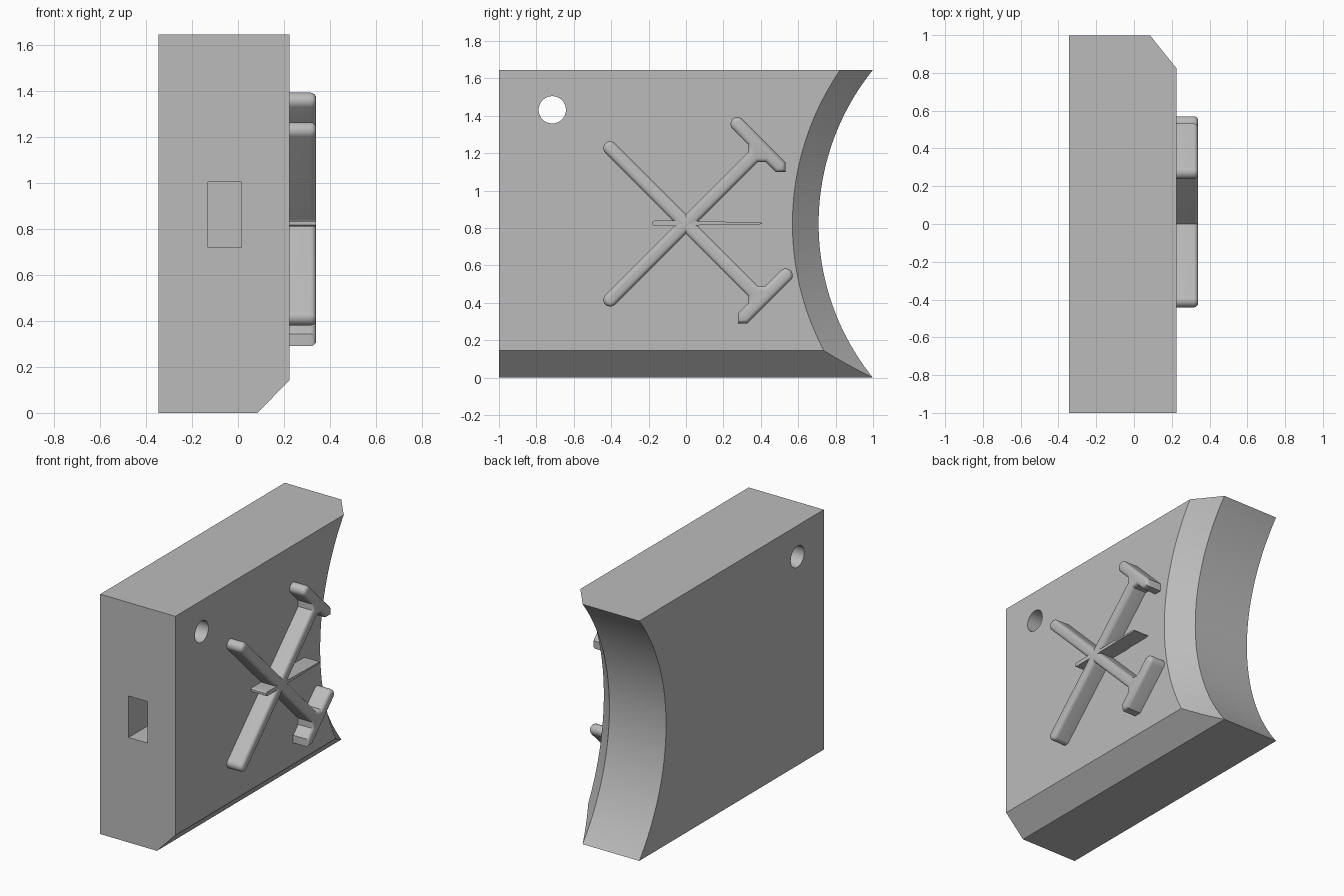
import bpy, bmesh, math
from mathutils import Matrix, Vector

cube = bpy.data.objects.get("Cube")
if cube:
    bpy.data.objects.remove(cube, do_unlink=True)

grey = bpy.data.materials.new("plain grey")
grey.use_nodes = True
colour = (0.5, 0.5, 0.5, 1)
grey.diffuse_color = colour
grey.node_tree.nodes["Principled BSDF"].inputs["Base Color"].default_value = colour

FACE = 0.225          # outer side of the block
CHAMFER = 0.14
HEIGHT = 1.645
ARC = 1.311           # radius of the hollow back
ARC_Y = 0.709 + ARC


def prism(name, outline, depth, matrix, bevel=0):
    """Extrude a flat outline along its local z, optionally rounding the top rim."""
    bm = bmesh.new()
    base = bm.faces.new([bm.verts.new((u, v, 0)) for u, v in outline])
    top = bmesh.ops.extrude_face_region(bm, geom=[base], use_keep_orig=True)["geom"]
    verts = [g for g in top if isinstance(g, bmesh.types.BMVert)]
    bmesh.ops.translate(bm, verts=verts, vec=(0, 0, depth))
    if bevel:
        rim = [e for e in bm.edges if all(v.co.z > depth / 2 for v in e.verts)]
        bmesh.ops.bevel(bm, geom=rim, offset=bevel, segments=4, profile=0.5, affect='EDGES')
    bmesh.ops.recalc_face_normals(bm, faces=bm.faces)
    bm.transform(matrix)
    mesh = bpy.data.meshes.new(name)
    bm.to_mesh(mesh)
    bm.free()
    obj = bpy.data.objects.new(name, mesh)
    bpy.context.collection.objects.link(obj)
    mesh.materials.append(grey)
    return obj


def activate(obj):
    bpy.ops.object.select_all(action='DESELECT')
    obj.select_set(True)
    bpy.context.view_layer.objects.active = obj


def cut(target, cutter):
    mod = target.modifiers.new("cut", 'BOOLEAN')
    mod.operation = 'DIFFERENCE'
    mod.solver = 'EXACT'
    mod.object = cutter
    activate(target)
    bpy.ops.object.modifier_apply(modifier=mod.name)
    bpy.data.objects.remove(cutter, do_unlink=True)


def round_cutter(r1, r2, x1, x2, y, z, sides):
    bpy.ops.mesh.primitive_cone_add(vertices=sides, radius1=r1, radius2=r2, depth=x2 - x1,
                                    location=((x1 + x2) / 2, y, z), rotation=(0, math.pi / 2, 0))
    obj = bpy.context.object
    obj.hide_render = True
    obj.data.materials.append(grey)
    return obj


def side_frame(angle, z, x):
    """Local u, v lie on the side of the block; local z points out along +x."""
    c, s = math.cos(angle), math.sin(angle)
    rot = Matrix(((0, 0, 1), (c, -s, 0), (s, c, 0))).to_4x4()
    return Matrix.Translation((x, 0, z)) @ rot


# Block with a chamfered lower edge, extruded from front to back
section = [(-0.345, 0), (FACE - CHAMFER, 0), (FACE, CHAMFER + 0.004),
           (FACE, HEIGHT), (-0.345, HEIGHT)]
along_y = Matrix.Translation((0, 1, 0)) @ Matrix.Rotation(math.pi / 2, 4, 'X')
block = prism("block", section, 2, along_y)

# Hollow curved back and its conical chamfer
mid = HEIGHT / 2
start = FACE - CHAMFER
cut(block, round_cutter(ARC, ARC, -0.6, 0.5, ARC_Y, mid, 256))
cut(block, round_cutter(ARC - 0.02, ARC + 0.3, start - 0.02, start + 0.3, ARC_Y, mid, 256))

# Hanging hole through the block
cut(block, round_cutter(0.073, 0.073, -0.6, 0.5, -0.715, 1.432, 48))

# Rectangular socket in the front
bpy.ops.mesh.primitive_cube_add(size=1, location=(-0.0575, -1, 0.862))
socket = bpy.context.object
socket.scale = (0.145, 0.86, 0.285)
socket.hide_render = True
socket.data.materials.append(grey)
cut(block, socket)


# Hammer outline: rounded grip, rounded face on one end of the head, point on the other
def arc(cu, cv, r, a0, a1, n=10):
    return [(cu + r * math.cos(math.radians(a0 + (a1 - a0) * i / n)),
             cv + r * math.sin(math.radians(a0 + (a1 - a0) * i / n))) for i in range(n + 1)]


R = 0.037
HEAD = 0.572
FILLET = 0.03
near = HEAD - R
hammer = (arc(-0.573, 0, R, 90, 270)
          + [(near - FILLET, -R), (near, -R - FILLET), (near, -0.143),
             (HEAD, -0.18), (HEAD + R, -0.143)]
          + arc(HEAD, 0.183, R, 0, 180)
          + [(near, R + FILLET), (near - FILLET, R)])
SINK = 0.005
parts = [block]
for name, angle in (("rising_hammer", 45), ("falling_hammer", -45)):
    frame = side_frame(math.radians(angle), 0.822, FACE - SINK)
    parts.append(prism(name, hammer, 0.115 + SINK, frame, 0.024))

# Slim chisel lying across the hammers
half = [(-0.18, 0.008), (-0.17, 0.014), (0.05, 0.014), (0.07, 0.01), (0.2, 0.01),
        (0.23, 0.006), (0.39, 0.006), (0.405, 0.003)]
chisel = [(u, -v) for u, v in half] + [(u, v) for u, v in reversed(half)]
parts.append(prism("chisel", chisel, 0.114 + SINK, side_frame(0, 0.825, FACE - SINK)))

for part in parts:
    activate(part)
    bpy.ops.object.shade_smooth_by_angle(angle=math.radians(30))
